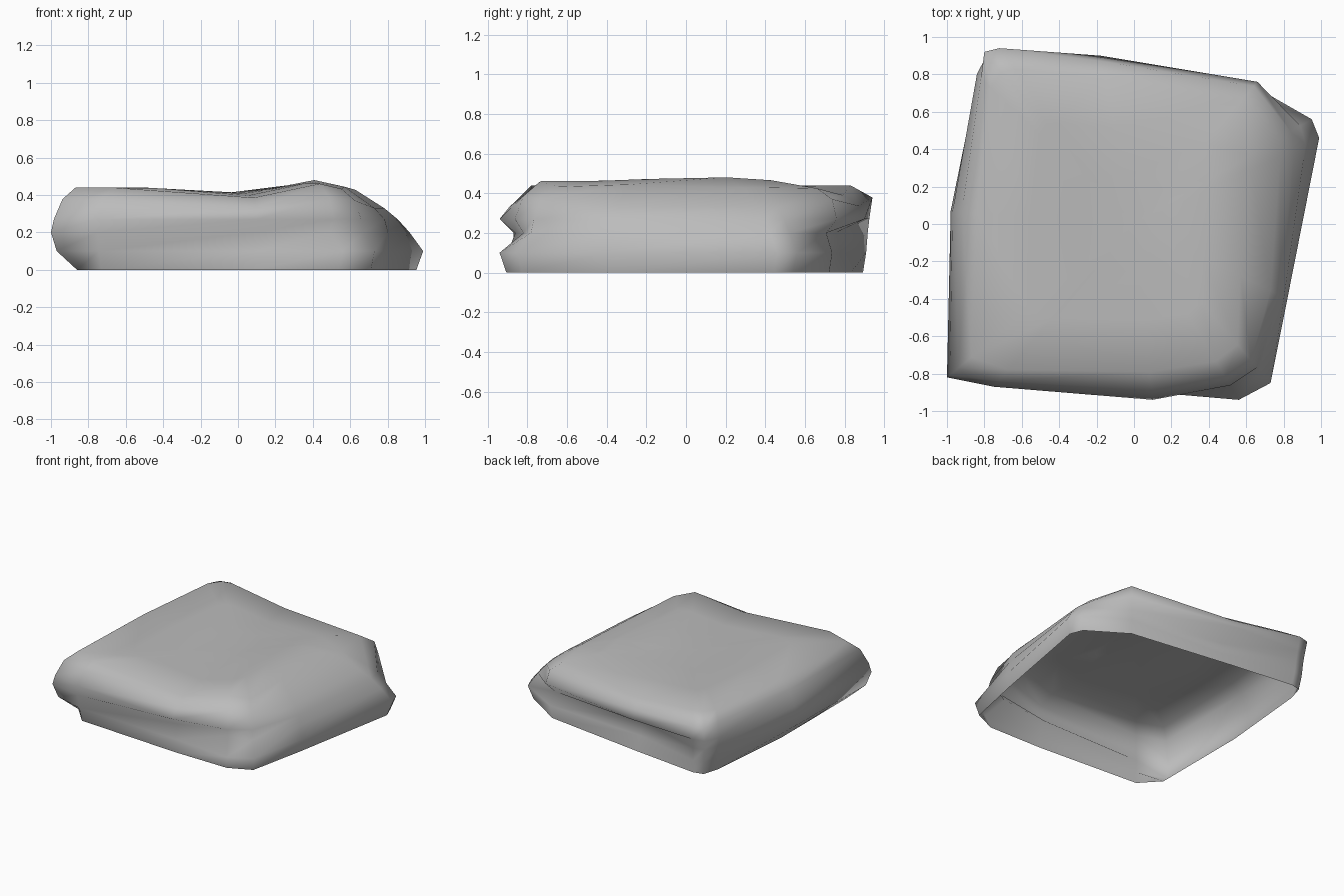
import bpy
import bmesh
from mathutils import Vector

default = bpy.data.objects.get("Cube")
if default:
    bpy.data.objects.remove(default, do_unlink=True)

# Stations round the slab, in hundredths: widest point (x, y), then the inset
# toward the middle at each level from the ground up to the rim of the top
STATIONS = [
    ((-100, -82), (18, 4, 0, 2, 8, 17)),    # front corner at -x
    ((-75, -87), (3, 1, 0, 0, 4, 12)),      # front side, grooved
    ((10, -94), (4, 4, 8, 0, 5, 15)),
    ((56, -94), (4, 0, 14, 9, 14, 24)),
    ((73, -85), (3, 0, 9, 11, 16, 27)),     # sloping side at +x
    ((82, -40), (2, 0, 2, 4, 10, 28)),
    ((99, 46), (4, 0, 8, 15, 23, 40)),
    ((95, 56), (4, 0, 7, 13, 20, 38)),
    ((66, 76), (5, 3, 7, 0, 3, 13)),        # undercut back
    ((-18, 90), (7, 12, 15, 0, 3, 11)),
    ((-72, 94), (6, 4, 3, 2, 0, 14)),       # back corner at -x
    ((-80, 92), (6, 4, 3, 2, 0, 14)),
    ((-84, 80), (6, 3, 1, 0, 3, 10)),       # side at -x
    ((-98, 7), (12, 3, 0, 1, 6, 14)),
]
LEVELS = (0, 0.1, 0.2, 0.27)
CREST = [(-1, 0.44), (-0.5, 0.44), (0.05, 0.41), (0.45, 0.49), (0.65, 0.42), (1, 0.1)]


def top_height(x, y):
    """Height of the weathered upper surface."""
    for (x0, z0), (x1, z1) in zip(CREST, CREST[1:]):
        if x <= x1:
            height = z0 + (z1 - z0) * (x - x0) / (x1 - x0)
            break
    return height - (0.05 * y * y if -0.4 < x < 0.58 else 0)


def station_point(station, level):
    outline, insets = station
    p = Vector(outline) / 100
    p -= p.normalized() * insets[level] / 100
    rim = p if level == 5 else Vector(outline) / 100 * 0.85
    if level < len(LEVELS):
        z = LEVELS[level]
    elif level == 4:
        z = max(0.33, 0.86 * top_height(rim.x, rim.y))
    else:
        z = top_height(rim.x, rim.y)
    return Vector((p.x, p.y, z))


def bridge(bm, lower, upper):
    count = len(lower)
    for i in range(count):
        j = (i + 1) % count
        bm.faces.new((lower[i], lower[j], upper[j], upper[i]))


# Side walls, open underneath
bm = bmesh.new()
rings = [[bm.verts.new(station_point(s, level)) for s in STATIONS] for level in range(6)]

# Top surface, closing in rings toward the middle
rim = [v.co.copy() for v in rings[-1]]
for scale in (0.65, 0.32):
    ring = []
    for co in rim:
        x, y = co.x * scale, co.y * scale
        ring.append(bm.verts.new((x, y, top_height(x, y))))
    rings.append(ring)
for lower, upper in zip(rings, rings[1:]):
    bridge(bm, lower, upper)
middle = bm.verts.new((0, 0, top_height(0, 0)))
inner = rings[-1]
for i, v in enumerate(inner):
    bm.faces.new((v, inner[(i + 1) % len(inner)], middle))

mesh = bpy.data.meshes.new("stone_slab")
bm.to_mesh(mesh)
bm.free()
mesh.shade_smooth()

# Plain stone colour
stone = bpy.data.materials.new("stone grey")
stone.use_nodes = True
colour = (0.5, 0.5, 0.5, 1)
stone.diffuse_color = colour
stone.node_tree.nodes["Principled BSDF"].inputs["Base Color"].default_value = colour
mesh.materials.append(stone)

slab = bpy.data.objects.new("stone_slab", mesh)
bpy.context.scene.collection.objects.link(slab)
